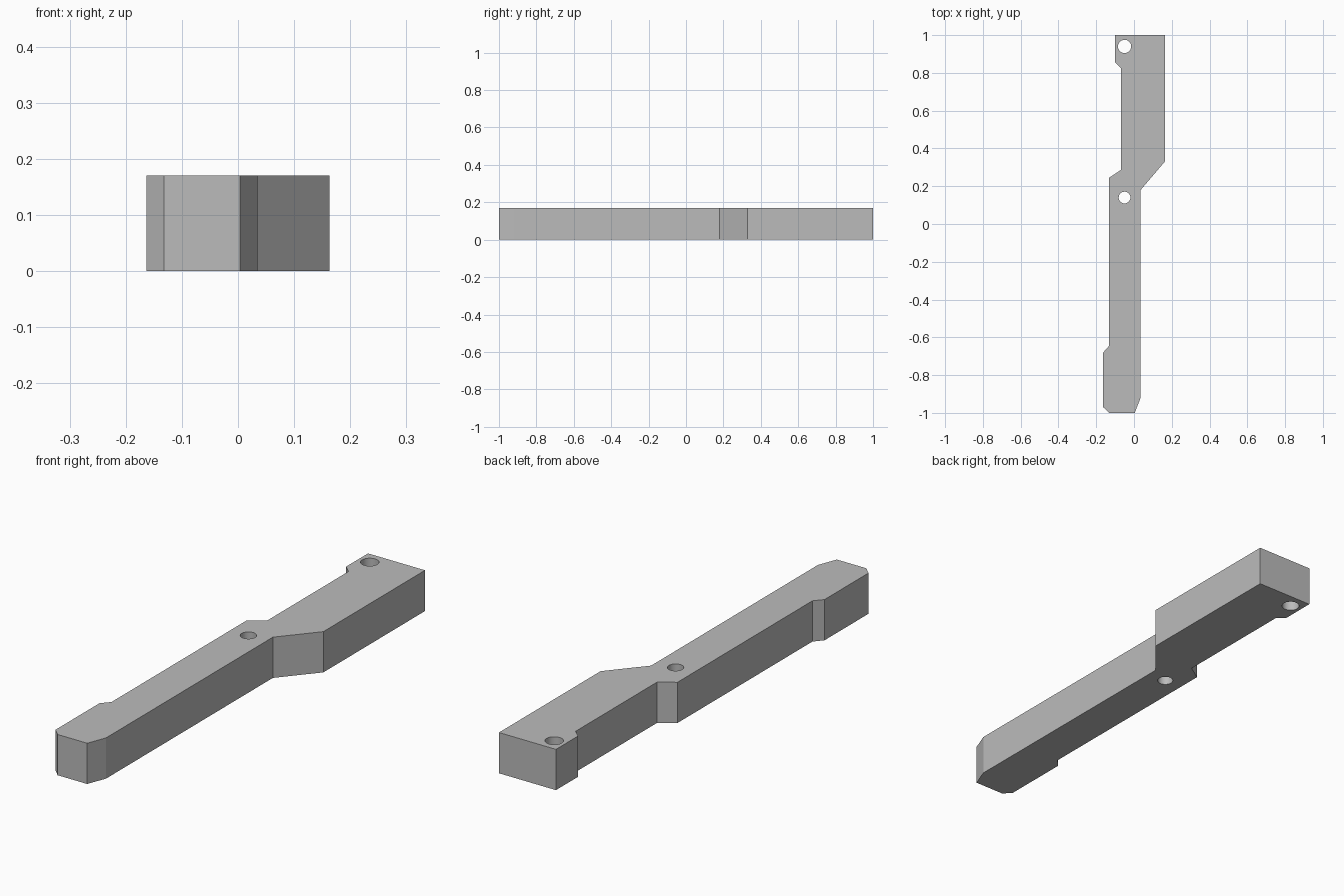
import bpy
import bmesh

cube = bpy.data.objects.get("Cube")
if cube:
    bpy.data.objects.remove(cube, do_unlink=True)

HEIGHT = 0.17

# Plain grey finish
grey = bpy.data.materials.new("plain grey")
grey.use_nodes = True
color = (0.5, 0.5, 0.5, 1)
grey.diffuse_color = color
grey.node_tree.nodes["Principled BSDF"].inputs["Base Color"].default_value = color

# Stepped outline of the bar, counter-clockwise from the front end
outline = [
    (-0.132, -1), (0.004, -1), (0.035, -0.92), (0.035, 0.18),
    (0.163, 0.33), (0.163, 1), (-0.1, 1), (-0.1, 0.855),
    (-0.068, 0.825), (-0.068, 0.287), (-0.132, 0.245),
    (-0.132, -0.645), (-0.163, -0.68), (-0.163, -0.97),
]

# Extrude the outline into a solid bar
bm = bmesh.new()
base = bm.faces.new([bm.verts.new((x, y, 0)) for x, y in outline])
top = bmesh.ops.extrude_face_region(bm, geom=[base], use_keep_orig=True)
bmesh.ops.translate(bm, vec=(0, 0, HEIGHT),
                    verts=[g for g in top["geom"] if isinstance(g, bmesh.types.BMVert)])
bmesh.ops.recalc_face_normals(bm, faces=bm.faces)
mesh = bpy.data.meshes.new("stepped_bar")
bm.to_mesh(mesh)
bm.free()
bar = bpy.data.objects.new("stepped_bar", mesh)
bpy.context.collection.objects.link(bar)
mesh.materials.append(grey)


def drill(name, x, y, radius):
    """Cut a vertical through-hole in the bar."""
    bpy.ops.mesh.primitive_cylinder_add(vertices=48, radius=radius, depth=HEIGHT * 2,
                                        location=(x, y, HEIGHT / 2))
    cutter = bpy.context.object
    cutter.name = name
    cutter.data.materials.append(grey)
    mod = bar.modifiers.new(name, "BOOLEAN")
    mod.operation = "DIFFERENCE"
    mod.solver = "EXACT"
    mod.object = cutter
    bpy.ops.object.select_all(action="DESELECT")
    bar.select_set(True)
    bpy.context.view_layer.objects.active = bar
    bpy.ops.object.modifier_apply(modifier=name)
    bpy.data.objects.remove(cutter, do_unlink=True)


# Mounting holes
drill("rear_hole", -0.05, 0.94, 0.035)
drill("middle_hole", -0.05, 0.14, 0.031)

# Smooth hole walls, crisp bar edges
bpy.ops.object.shade_smooth_by_angle(angle=0.35)
